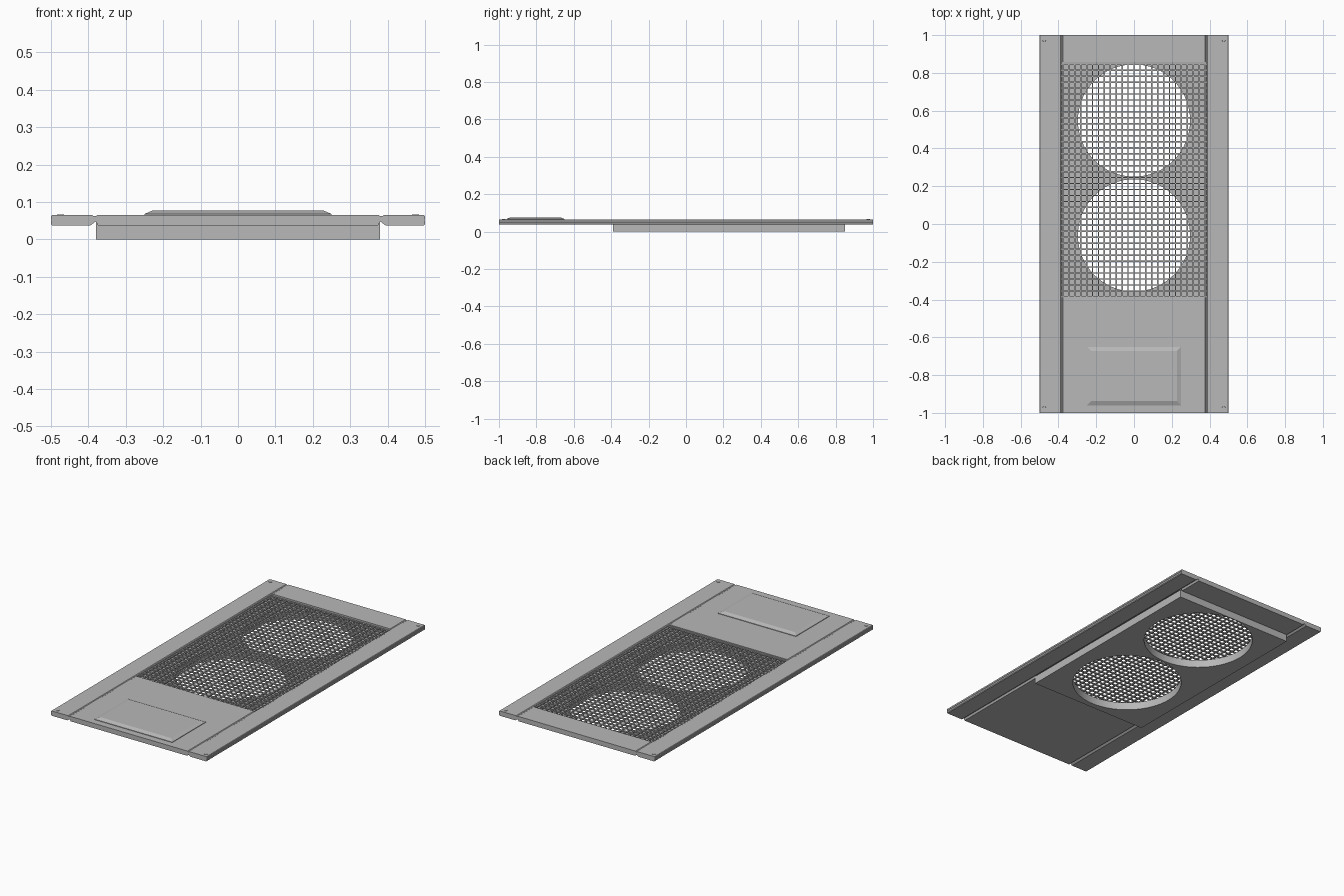
import bpy, bmesh, math

if "Cube" in bpy.data.objects:
    bpy.data.objects.remove(bpy.data.objects["Cube"])

grey = bpy.data.materials.new("plain grey")
grey.diffuse_color = (0.48, 0.48, 0.48, 1)
grey.use_nodes = True
grey.node_tree.nodes["Principled BSDF"].inputs["Base Color"].default_value = grey.diffuse_color


def finish(name, bm):
    bmesh.ops.recalc_face_normals(bm, faces=bm.faces[:])
    me = bpy.data.meshes.new(name)
    bm.to_mesh(me)
    bm.free()
    ob = bpy.data.objects.new(name, me)
    bpy.context.collection.objects.link(ob)
    me.materials.append(grey)
    return ob


def add_box(bm, x0, x1, y0, y1, z0, z1, inset=0.0):
    """Box whose top can be drawn in to make a frustum."""
    lo = [bm.verts.new(p) for p in ((x0, y0, z0), (x1, y0, z0), (x1, y1, z0), (x0, y1, z0))]
    i = inset
    hi = [bm.verts.new(p) for p in ((x0 + i, y0 + i, z1), (x1 - i, y0 + i, z1),
                                    (x1 - i, y1 - i, z1), (x0 + i, y1 - i, z1))]
    bm.faces.new(lo[::-1])
    bm.faces.new(hi)
    for k in range(4):
        n = (k + 1) % 4
        bm.faces.new((lo[k], lo[n], hi[n], hi[k]))


def extrude_y(name, profile, y0, y1):
    """Extrude an (x, z) outline along y."""
    bm = bmesh.new()
    a = [bm.verts.new((x, y0, z)) for x, z in profile]
    b = [bm.verts.new((x, y1, z)) for x, z in profile]
    bm.faces.new(a)
    bm.faces.new(b[::-1])
    for k in range(len(a)):
        n = (k + 1) % len(a)
        bm.faces.new((a[k], a[n], b[n], b[k]))
    return finish(name, bm)


# side rails: V grooves on the inner edge, small chamfers on the outer edge
for side, label in ((1, "right"), (-1, "left")):
    rail = [(0.38, 0.048), (0.395, 0.037), (0.496, 0.037), (0.5, 0.041), (0.5, 0.05),
            (0.498, 0.0515), (0.5, 0.053), (0.5, 0.062), (0.497, 0.065),
            (0.39, 0.065), (0.386, 0.062), (0.38, 0.062)]
    extrude_y(label + "_rail", [(side * x, z) for x, z in rail], -1, 1)

# end plates between the rails
half = [(0.374, 0.037), (0.38, 0.048), (0.38, 0.062), (0.376, 0.065)]
plate = half + [(-x, z) for x, z in half[::-1]]
extrude_y("front_plate", plate, -1, -0.39)
extrude_y("back_plate", plate, 0.856, 1)

# lower housing with two round openings
bm = bmesh.new()
add_box(bm, -0.38, 0.38, -0.39, 0.85, 0.0, 0.045)
housing = finish("housing", bm)
for k, cy in enumerate((0.548, -0.06)):
    bm = bmesh.new()
    bmesh.ops.create_cone(bm, cap_ends=True, segments=64, radius1=0.297, radius2=0.297, depth=0.3)
    bmesh.ops.translate(bm, verts=bm.verts[:], vec=(0, cy, 0))
    cutter = finish("opening_cutter_%d" % k, bm)
    mod = housing.modifiers.new("opening", 'BOOLEAN')
    mod.object = cutter
    mod.operation = 'DIFFERENCE'
    mod.solver = 'EXACT'
    bpy.context.view_layer.objects.active = housing
    bpy.ops.object.modifier_apply(modifier=mod.name)
    bpy.data.objects.remove(cutter)
bpy.ops.object.select_all(action='DESELECT')
housing.select_set(True)
bpy.ops.object.shade_smooth_by_angle(angle=math.radians(30))

# wire grille
bm = bmesh.new()
NX, NY, W = 24, 39, 0.0035
for i in range(NX + 1):
    x = -0.376 + 0.752 * i / NX
    add_box(bm, x - W, x + W, -0.39, 0.85, 0.051, 0.058)
for j in range(NY + 1):
    y = -0.386 + 1.232 * j / NY
    add_box(bm, -0.38, 0.38, y - W, y + W, 0.052, 0.059)
finish("grille", bm)

# raised panel on the front plate
bm = bmesh.new()
add_box(bm, -0.25, 0.25, -0.96, -0.65, 0.06, 0.068)
add_box(bm, -0.25, 0.25, -0.96, -0.65, 0.068, 0.077, 0.022)
finish("raised_panel", bm)

# corner screws
bm = bmesh.new()
for sx in (-1, 1):
    for sy in (-1, 1):
        r = bmesh.ops.create_cone(bm, cap_ends=True, segments=16, radius1=0.011, radius2=0.009, depth=0.005)
        bmesh.ops.translate(bm, verts=r["verts"], vec=(sx * 0.475, sy * 0.975, 0.0645))
finish("corner_screws", bm)
